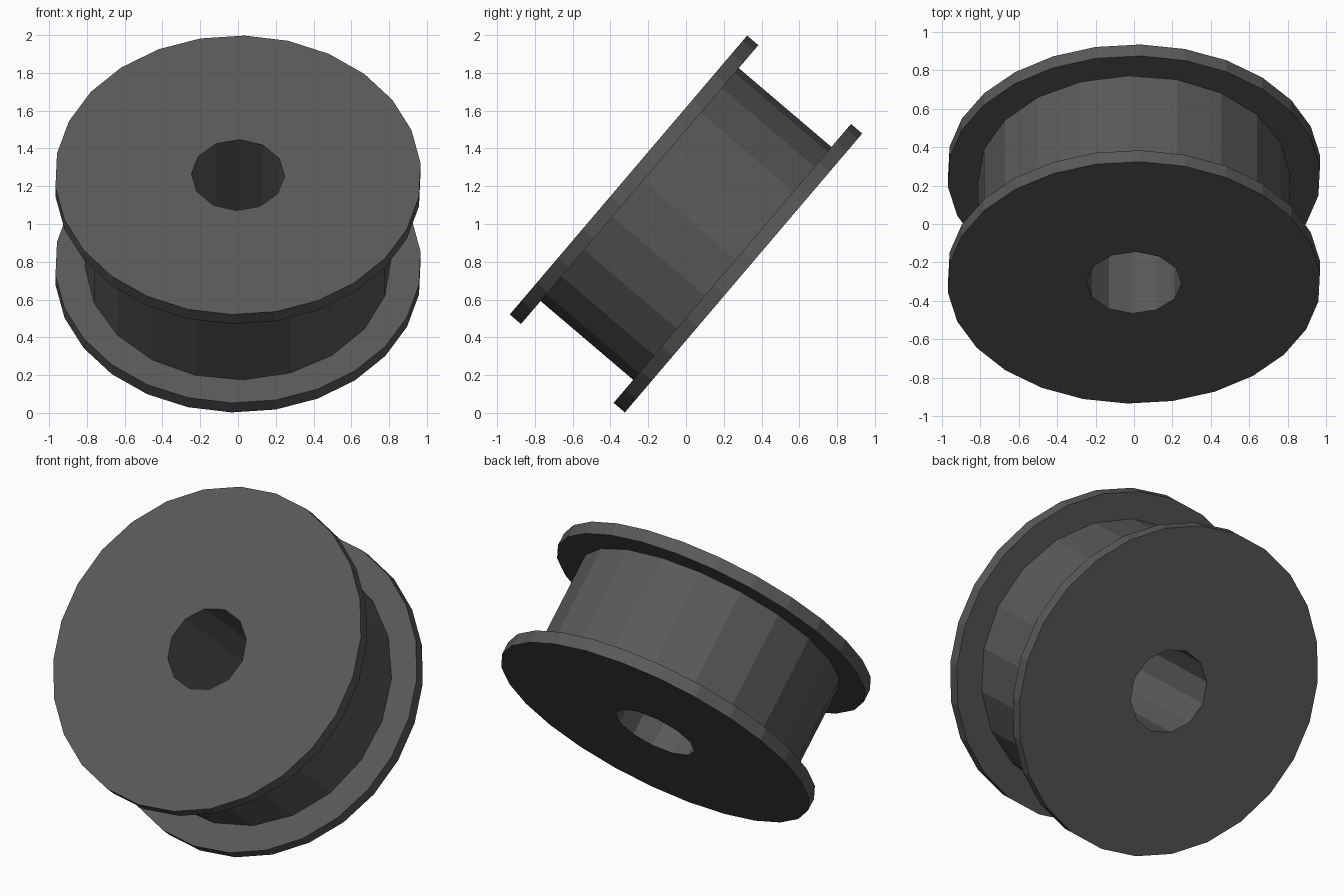
import bpy
import math

if "Cube" in bpy.data.objects:
    bpy.data.objects.remove(bpy.data.objects["Cube"])

TILT = math.radians(49.6)      # lean of the axle towards the front
HALF = 0.40                    # half the overall width
FLANGE = 0.078                 # flange thickness


def prism(name, radius, sides, depth, offset=0.0, phase=0.0):
    """Flat-faced cylinder along the tilted axle, first corner at phase degrees."""
    bpy.ops.mesh.primitive_cylinder_add(vertices=sides, radius=radius, depth=depth)
    ob = bpy.context.object
    ob.name = name
    for v in ob.data.vertices:
        x, y, z = v.co
        a = math.atan2(y, x) - math.pi / 2 + math.radians(phase)
        v.co = (radius * math.cos(a), radius * math.sin(a), z + offset)
    ob.rotation_euler = (TILT, 0, 0)
    ob.location = (0, 0, 1.0)
    return ob


def combine(target, tool, operation):
    mod = target.modifiers.new(operation.lower(), 'BOOLEAN')
    mod.operation = operation
    mod.solver = 'EXACT'
    mod.object = tool
    bpy.context.view_layer.update()
    bpy.context.view_layer.objects.active = target
    bpy.ops.object.modifier_apply(modifier=mod.name)
    bpy.data.objects.remove(tool, do_unlink=True)


# Drum in the middle
spool = prism("spool", 0.81, 20, 2 * HALF - FLANGE, phase=-88)

# Flanges at both ends
for side in (1, -1):
    flange = prism("flange", 0.97, 26, FLANGE, side * (HALF - FLANGE / 2), 88)
    combine(spool, flange, 'UNION')

# Axle hole right through
combine(spool, prism("hole_cutter", 0.247, 12, 2, phase=88), 'DIFFERENCE')

# Dark grey finish
mat = bpy.data.materials.new("dark_grey")
mat.diffuse_color = (0.1, 0.1, 0.1, 1)
mat.use_nodes = True
mat.node_tree.nodes["Principled BSDF"].inputs["Base Color"].default_value = mat.diffuse_color
spool.data.materials.clear()
spool.data.materials.append(mat)
for p in spool.data.polygons:
    p.use_smooth = False
    p.material_index = 0
